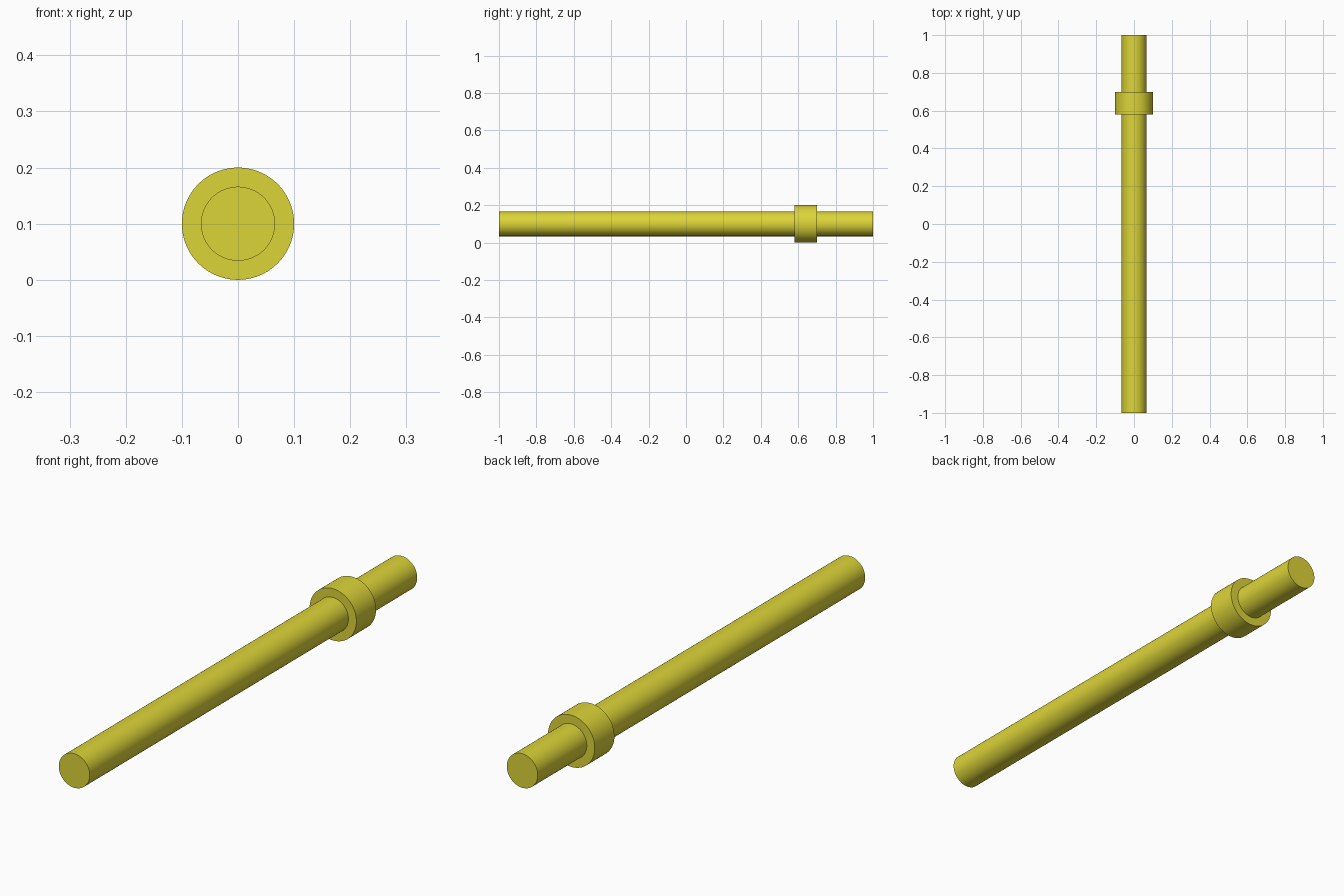
import bpy
from math import pi, radians

if "Cube" in bpy.data.objects:
    bpy.data.objects.remove(bpy.data.objects["Cube"])

AXIS_Z = 0.1

mat = bpy.data.materials.new("yellow")
mat.diffuse_color = (0.72, 0.66, 0.04, 1)
mat.use_nodes = True
mat.node_tree.nodes["Principled BSDF"].inputs["Base Color"].default_value = mat.diffuse_color


def rod(name, radius, y0, y1):
    """Smooth cylinder lying along y from y0 to y1."""
    bpy.ops.mesh.primitive_cylinder_add(
        vertices=96, radius=radius, depth=y1 - y0,
        location=(0, (y0 + y1) / 2, AXIS_Z), rotation=(pi / 2, 0, 0))
    obj = bpy.context.object
    obj.name = name
    obj.data.materials.append(mat)
    bpy.ops.object.shade_smooth_by_angle(angle=radians(30))
    return obj


# Long shaft
rod("shaft", 0.066, -1.0, 1.0)
# Wider collar near the back end
rod("collar", 0.1, 0.58, 0.70)
